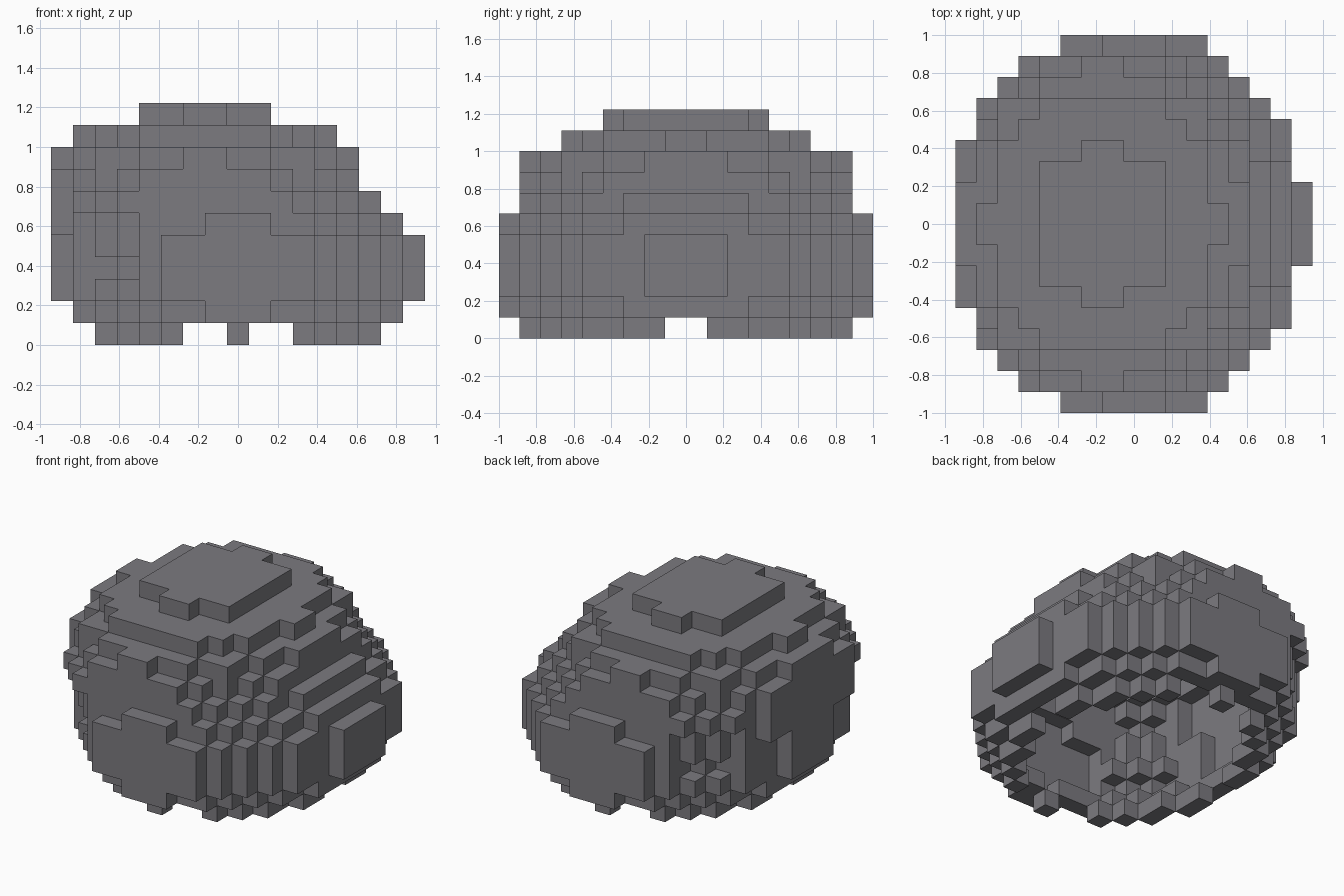
import bpy
import bmesh
from itertools import product
from math import floor
from mathutils import Vector

cube = bpy.data.objects.get("Cube")
if cube:
    bpy.data.objects.remove(cube, do_unlink=True)

UNIT = 1 / 9
SIDES = [Vector(d) for d in ((1, 0, 0), (-1, 0, 0), (0, 1, 0), (0, -1, 0), (0, 0, 1), (0, 0, -1))]

stone = bpy.data.materials.new("stone grey")
stone.use_nodes = True
GREY = (0.2, 0.196, 0.215, 1)
stone.diffuse_color = GREY
stone.node_tree.nodes["Principled BSDF"].inputs["Base Color"].default_value = GREY


def layer(boxes, centre, level):
    """Union of centred rectangles (half width, half depth), one block high."""
    cells = set()
    for hx, hy in boxes:
        xs = range(floor(centre - hx), floor(centre + hx))
        cells |= {(x, y, level) for x, y in product(xs, range(-hy, hy))}
    return cells


def stack(rings, middle, centre):
    """Layers mirrored above and below the middle level."""
    cells = set()
    for step, boxes in enumerate(rings):
        for level in {middle - step, middle + step}:
            cells |= layer(boxes, centre, level)
    return cells


def around(cell):
    return [tuple(int(a + b) for a, b in zip(cell, d)) for d in SIDES]


def mirrored(x, y, level):
    """A block and its twin across the front-back middle."""
    return {(x, y, level), (x, -1 - y, level)}


# Rounded dome, offset towards the right-hand side
dome = stack([
    [(7, 4), (6, 6), (5, 7), (4, 8)],
    [(7, 4), (6, 5), (5, 6), (4, 7), (3, 8)],
    [(7, 2), (6, 4), (5, 6), (3, 7), (1, 8)],
    [(6, 1), (5, 4), (4, 5), (3, 6)],
    [(3, 3), (1, 4)],
], 6, 7)

# Wide lower body, running on below the ground so the underside stays open
wide = [(8.5, 2), (7.5, 5), (6.5, 6), (5.5, 7), (4.5, 8), (3.5, 9)]
body = stack([
    wide,
    wide,
    [(7.5, 3), (6.5, 5), (5.5, 6), (4.5, 7), (3.5, 8), (1.5, 9)],
    [(6.5, 3), (5.5, 5), (4.5, 6), (3.5, 7), (0.5, 8)],
    [(5.5, 2), (4.5, 3), (3.5, 4), (2.5, 5)],
], 3, 8.5)

# Shallow recesses at the right-hand corners
for x, y in ((2, 5), (3, 6)):
    body -= mirrored(x, y, 3)

# Hollow the joined form to a crust one block thick
form = dome | body
crust = {c for c in form if c[2] > 0 and not all(n in form for n in around(c))}

# Stepped feet around the open underside
feet = set()
for dx, y in ((6, 1), (6, 2), (5, 3), (5, 4), (4, 5), (3, 6), (0, 7)):
    for side in (-1, 1):
        feet |= mirrored(8 + side * dx, y, 0)

solid = crust | feet


def build(name, cells):
    """Make a mesh of the exposed block faces only, merged into flat panels."""
    bm = bmesh.new()
    for cell in sorted(cells):
        mid = Vector(cell) + Vector((0.5, 0.5, 0.5))
        for d, n in zip(SIDES, around(cell)):
            if n in solid:
                continue
            u = Vector((d.y, d.z, d.x)) / 2
            v = d.cross(u)
            face_mid = mid + d / 2
            corners = [face_mid - u - v, face_mid + u - v, face_mid + u + v, face_mid - u + v]
            bm.faces.new([bm.verts.new((p - Vector((8.5, 0, 0))) * UNIT) for p in corners])
    bmesh.ops.remove_doubles(bm, verts=bm.verts, dist=UNIT / 100)
    bmesh.ops.dissolve_limit(bm, angle_limit=0.01, verts=bm.verts, edges=bm.edges)
    mesh = bpy.data.meshes.new(name)
    bm.to_mesh(mesh)
    bm.free()
    mesh.materials.append(stone)
    bpy.context.collection.objects.link(bpy.data.objects.new(name, mesh))


build("rock_dome", crust & dome)
build("rock_body", crust - dome)
build("rock_feet", feet)
